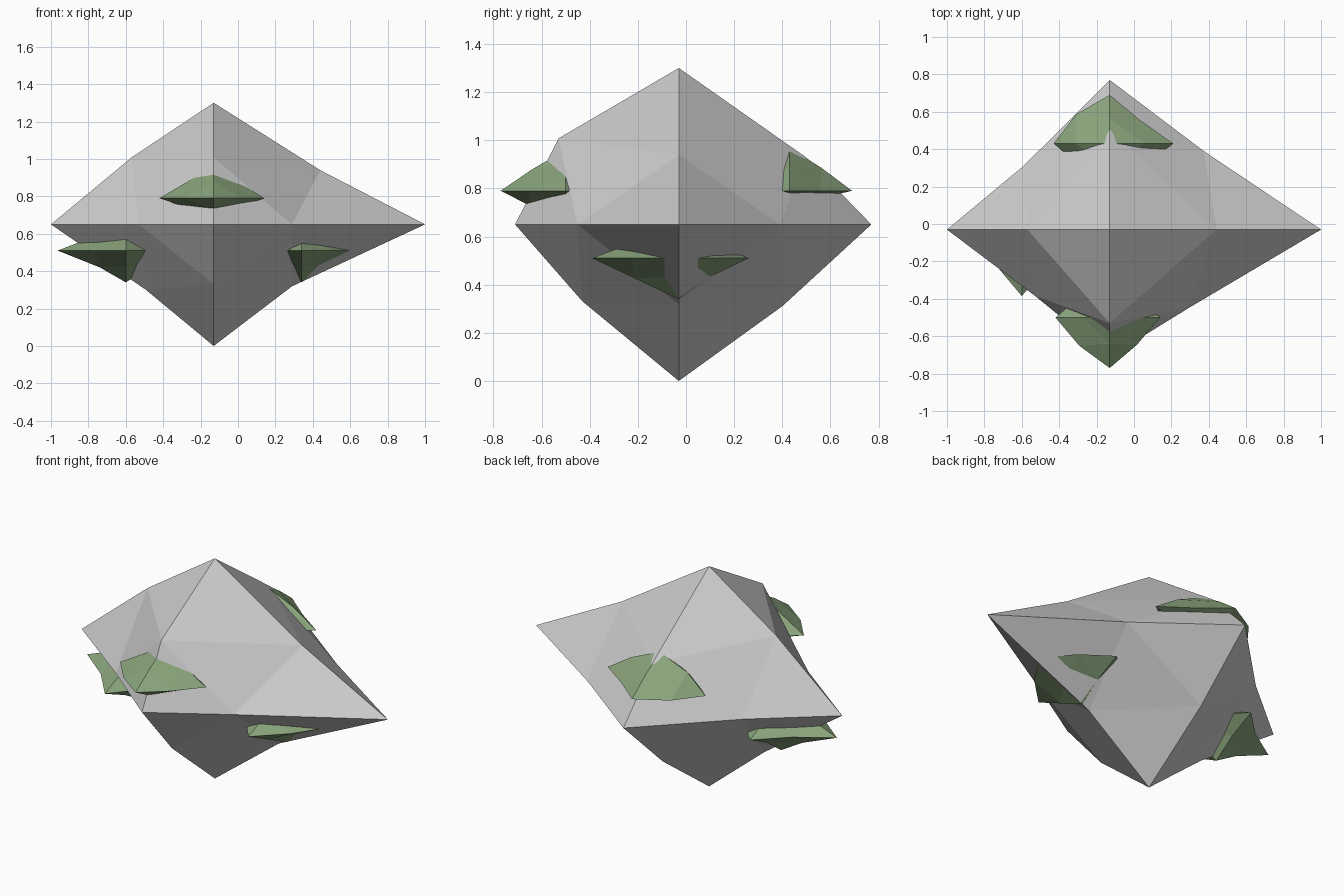
import bpy, bmesh
from itertools import product
from mathutils import Vector

if "Cube" in bpy.data.objects:
    bpy.data.objects.remove(bpy.data.objects["Cube"])


def gem(name, centre, neg, pos, mids, color=None):
    """Octahedron subdivided once. neg/pos: reach along -xyz/+xyz.
    mids: 12 edge-point factors, for xy, xz, yz edges in order --, +-, -+, ++."""
    bm = bmesh.new()
    c = Vector(centre)
    verts = {}
    for a in range(3):
        for s in (-1, 1):
            p = c.copy()
            p[a] += pos[a] if s > 0 else -neg[a]
            verts[(a, s)] = bm.verts.new(p)
    it = iter(mids)
    for a, b in ((0, 1), (0, 2), (1, 2)):
        for sb, sa in product((-1, 1), repeat=2):
            f = next(it)
            fa, fb = f if isinstance(f, tuple) else (f, f)
            p = c.copy()
            p[a] += fa * (pos[a] if sa > 0 else -neg[a])
            p[b] += fb * (pos[b] if sb > 0 else -neg[b])
            verts[(a, sa, b, sb)] = bm.verts.new(p)
    for x, y, z in product((-1, 1), repeat=3):
        A, B, C = verts[(0, x)], verts[(1, y)], verts[(2, z)]
        ab, ac, bc = verts[(0, x, 1, y)], verts[(0, x, 2, z)], verts[(1, y, 2, z)]
        for tri in ((A, ab, ac), (B, bc, ab), (C, ac, bc), (ab, bc, ac)):
            bm.faces.new(tri if x * y * z > 0 else tri[::-1])
    me = bpy.data.meshes.new(name)
    bm.to_mesh(me)
    bm.free()
    ob = bpy.data.objects.new(name, me)
    bpy.context.collection.objects.link(ob)
    if color:
        me.materials.append(color)
    return ob


moss = bpy.data.materials.new("moss_green")
moss.diffuse_color = (0.25, 0.37, 0.2, 1)
moss.use_nodes = True
moss.node_tree.nodes["Principled BSDF"].inputs["Base Color"].default_value = moss.diffuse_color

# Boulder
gem("boulder", (-.13, -.03, .65), (.87, .68, .65), (1.13, .80, .65),
    [(.46, .52), (.37, .62), (.53, .425), (.445, .525),
     (.415, .54), (.37, .51), (.505, .55), (.505, .445),
     (.59, .49), (.54, .52), (.735, .55), (.66, .43)])

# Moss patches on the upper front and back
gem("moss_front", (-.13, -.5, .79), (.29, .27, .10), (.27, .25, .17),
    [.56, .54, .5, .5, .5, .5, .5, .5, .58, .5, .52, .5], moss)
gem("moss_back", (-.13, .43, .79), (.30, .25, .05), (.34, .26, .18),
    [.5, .5, .6, .48, .5, .5, .6, .55, .5, .55, .5, .52], moss)

# Moss patches on the lower left and right
gem("moss_left", (-.6, -.03, .51), (.365, .355, .17), (.34, .29, .17),
    [.45, .47, .45, .45, (.38, .53), .45, .45, .45, .47, .45, .47, .45], moss)
gem("moss_right", (.34, -.03, .51), (.32, .36, .17), (.30, .29, .15),
    [.47, .55, .47, .58, .45, .45, .45, .45, .5, .45, .48, .45], moss)
